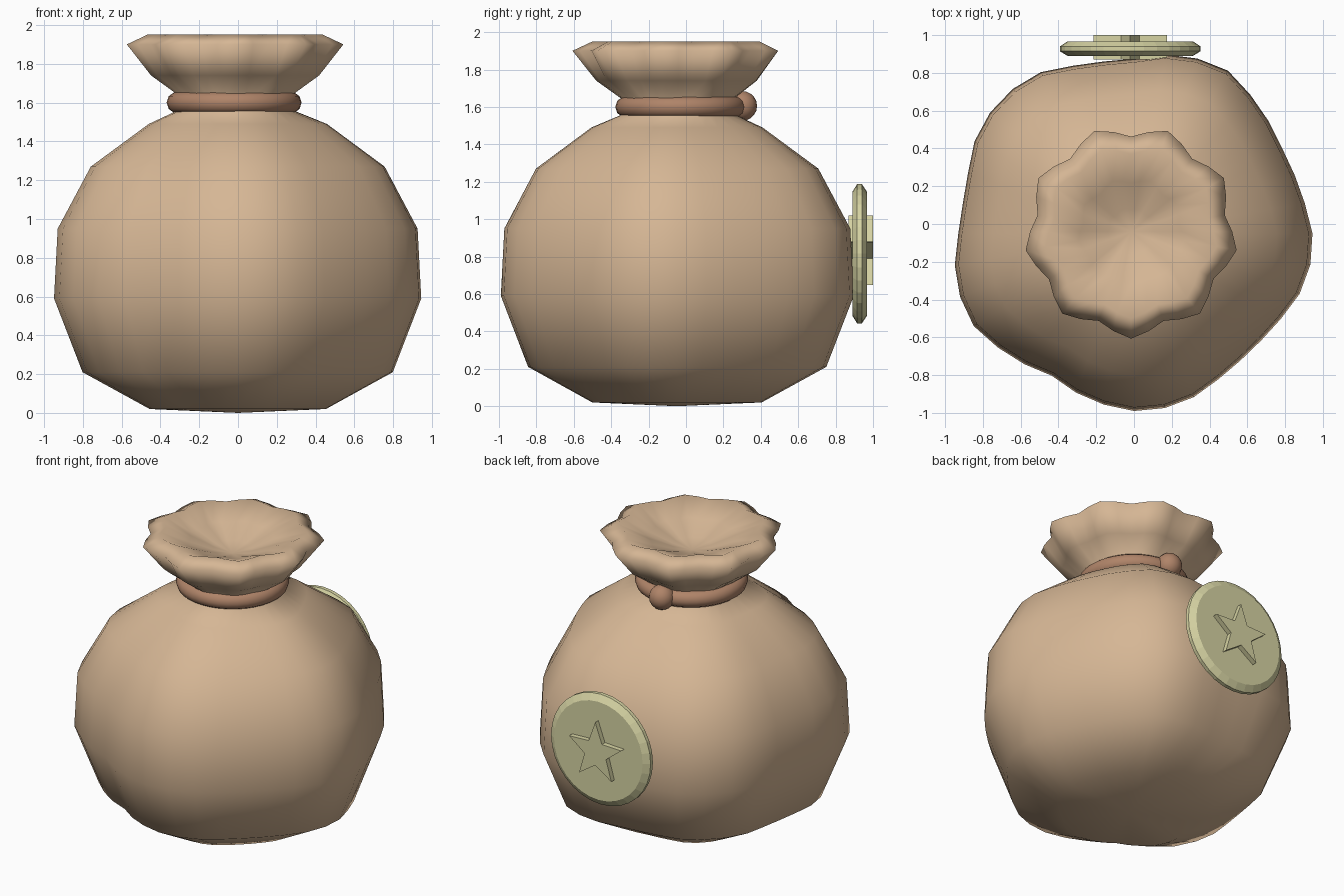
import bpy
import bmesh
import math
from mathutils import Matrix

if "Cube" in bpy.data.objects:
    bpy.data.objects.remove(bpy.data.objects["Cube"], do_unlink=True)


def material(name, rgb):
    m = bpy.data.materials.new(name)
    m.use_nodes = True
    m.diffuse_color = (*rgb, 1)
    m.node_tree.nodes["Principled BSDF"].inputs["Base Color"].default_value = (*rgb, 1)
    return m


CLOTH = material("tan cloth", (0.67, 0.47, 0.30))
CORD = material("brown cord", (0.43, 0.23, 0.14))
COIN = material("pale gold", (0.68, 0.66, 0.37))


def finish(name, bm, mat, smooth):
    bmesh.ops.recalc_face_normals(bm, faces=bm.faces)
    for f in bm.faces:
        f.smooth = smooth
    me = bpy.data.meshes.new(name)
    bm.to_mesh(me)
    bm.free()
    me.materials.append(mat)
    ob = bpy.data.objects.new(name, me)
    bpy.context.collection.objects.link(ob)
    return ob


def bridge(bm, a, b):
    n = len(a)
    for i in range(n):
        bm.faces.new((a[i], a[(i + 1) % n], b[(i + 1) % n], b[i]))


def cap(bm, ring, point):
    tip = bm.verts.new(point)
    for i in range(len(ring)):
        bm.faces.new((ring[i], ring[(i + 1) % len(ring)], tip))


# Sack: lumpy plan outline scaled by height, then a pleated mouth
PLAN = [.945, .905, .905, .94, .995, .98, .925, .924, .986, 1.005, .975, .915,
        .93, .98, .98, .92, .87, .91, .94, .938, .892, .87, .90, .95]
SEGMENTS = 36


def plan_radius(a):
    t = (a / math.tau * len(PLAN)) % len(PLAN)
    i = int(t)
    return PLAN[i] + (PLAN[(i + 1) % len(PLAN)] - PLAN[i]) * (t - i)


def pleat(a):
    return math.cos(9 * (a + math.pi / 2))


bm = bmesh.new()
rings = []


def add_ring(z, cx, cy, radius):
    ring = []
    for i in range(SEGMENTS):
        a = math.tau * i / SEGMENTS
        r = radius(a)
        ring.append(bm.verts.new((cx + r * math.cos(a), cy + r * math.sin(a), z)))
    if rings:
        bridge(bm, rings[-1], ring)
    rings.append(ring)


for z, s in [(.02, .48), (.21, .845), (.59, 1), (.95, .98), (1.27, .8), (1.49, .485)]:
    add_ring(z, 0, -.05, lambda a: s * plan_radius(a))
for z, r, wave in [(1.56, .30, 0), (1.64, .295, .005), (1.74, .425, .015),
                   (1.90, .535, .032), (1.95, .435, .025), (1.88, .27, .014),
                   (1.82, .12, .005)]:
    add_ring(z, -.015, -.04, lambda a: r + wave * pleat(a))
cap(bm, rings[0], (0, -.05, 0))
cap(bm, rings[-1], (-.015, -.04, 1.79))
finish("sack", bm, CLOTH, True)

# Cord tied round the neck, with its knot at the back
bpy.ops.mesh.primitive_torus_add(location=(-.02, -.03, 1.6), major_radius=.292,
                                 minor_radius=.056, major_segments=36, minor_segments=10)
cord = bpy.context.object
cord.name = "neck_cord"
cord.data.materials.append(CORD)
bpy.ops.object.shade_smooth()

bpy.ops.mesh.primitive_uv_sphere_add(segments=16, ring_count=10, radius=.08,
                                     location=(-.03, .3, 1.605))
knot = bpy.context.object
knot.name = "cord_knot"
knot.data.materials.append(CORD)
bpy.ops.object.shade_smooth()


# Coin on the back: bevelled disc with a raised star
def prism(name, sections, count, radius):
    bm = bmesh.new()
    loops = []
    for y, scale in sections:
        loop = []
        for i in range(count):
            a = math.pi / 2 + math.tau * i / count
            r = radius(i) * scale
            loop.append(bm.verts.new((r * math.cos(a), y, r * math.sin(a))))
        if loops:
            bridge(bm, loops[-1], loop)
        loops.append(loop)
    bm.faces.new(loops[0])
    bm.faces.new(loops[-1])
    bm.transform(Matrix.Translation((-.02, 0, .815)))
    return finish(name, bm, COIN, False)


prism("coin", [(.89, .89), (.915, 1), (.94, 1), (.967, .89)], 32, lambda i: .373)
prism("coin_star", [(.87, 1), (1, 1)], 10, lambda i: .085 if i % 2 else .205)
